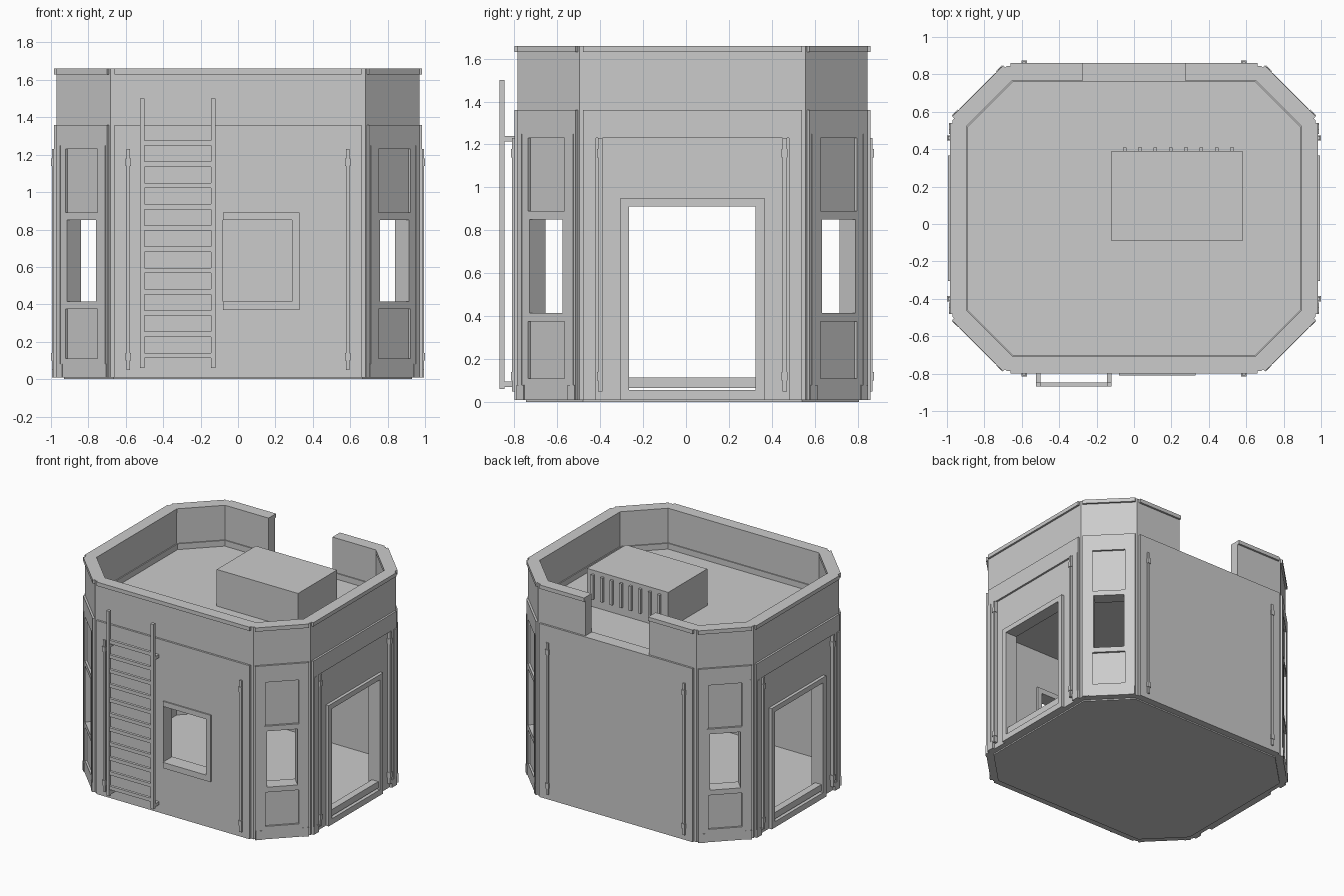
import bpy
import bmesh
from math import sqrt
from mathutils import Vector

if "Cube" in bpy.data.objects:
    bpy.data.objects.remove(bpy.data.objects["Cube"], do_unlink=True)

grey = bpy.data.materials.new("plain grey")
grey.use_nodes = True
grey.diffuse_color = (0.6, 0.6, 0.6, 1)
grey.node_tree.nodes["Principled BSDF"].inputs["Base Color"].default_value = (0.6, 0.6, 0.6, 1)

CY = 0.03                 # centre of the building in y
HX, HY, CUT = 0.895, 0.74, 0.245   # inner octagon: half sizes and corner cut
WALL, FACE = 0.075, 0.09  # offsets of the core wall and its facing
UP = Vector((0, 0, 1))
R = sqrt(0.5)
FRONT, BACK, EAST, WEST = (0, -1), (0, 1), (1, 0), (-1, 0)
CARDINALS = (FRONT, BACK, EAST, WEST)
DIAGONALS = [(sx * R, sy * R) for sx in (-1, 1) for sy in (-1, 1)]


def finish(name, bm):
    bmesh.ops.recalc_face_normals(bm, faces=bm.faces)
    mesh = bpy.data.meshes.new(name)
    bm.to_mesh(mesh)
    bm.free()
    mesh.materials.append(grey)
    obj = bpy.data.objects.new(name, mesh)
    bpy.context.collection.objects.link(obj)
    return obj


def octagon(d, z):
    a, b, c = HX + d, HY + d, CUT + 0.586 * d
    quarter = [(a, b - c), (a - c, b)]
    pts = quarter + [(-x, y) for x, y in reversed(quarter)]
    pts += [(-x, -y) for x, y in pts]
    return [Vector((x, y + CY, z)) for x, y in pts]


def slab(name, d, z0, z1):
    bm = bmesh.new()
    low, high = ([bm.verts.new(p) for p in octagon(d, z)] for z in (z0, z1))
    bm.faces.new(low)
    bm.faces.new(high)
    for i in range(8):
        j = (i + 1) % 8
        bm.faces.new((low[i], low[j], high[j], high[i]))
    return finish(name, bm)


def ring(name, d_in, d_out, z0, z1):
    bm = bmesh.new()
    loops = [[bm.verts.new(p) for p in octagon(d, z)]
             for d, z in ((d_in, z0), (d_out, z0), (d_out, z1), (d_in, z1))]
    for k in range(4):
        a, b = loops[k], loops[(k + 1) % 4]
        for i in range(8):
            j = (i + 1) % 8
            bm.faces.new((a[i], a[j], b[j], b[i]))
    return finish(name, bm)


def block(bm, side, u, d, z):
    """Box on one wall: u along the wall, d outwards, z up (each a range)."""
    n = Vector((side[0], side[1], 0))
    t = UP.cross(n)
    if side in DIAGONALS:
        mid = (HX - CUT / 2, HY - CUT / 2)
        base = Vector((mid[0] * (1 if n.x > 0 else -1), mid[1] * (1 if n.y > 0 else -1), 0))
    else:
        base = n * (HX if n.x else HY)
    base.y += CY
    verts = [bm.verts.new(base + t * a + n * b + UP * c) for a in u for b in d for c in z]
    for f in ((0, 1, 3, 2), (4, 5, 7, 6), (0, 1, 5, 4), (2, 3, 7, 6), (0, 2, 6, 4), (1, 3, 7, 5)):
        bm.faces.new([verts[i] for i in f])


def holed(bm, side, u, d, z, hu, hz):
    """Plate with a rectangular opening."""
    block(bm, side, u, d, (z[0], hz[0]))
    block(bm, side, u, d, (hz[1], z[1]))
    block(bm, side, (u[0], hu[0]), d, hz)
    block(bm, side, (hu[1], u[1]), d, hz)


def both(bm, side, u, d, z):
    block(bm, side, u, d, z)
    block(bm, side, (-u[1], -u[0]), d, z)


def cut(obj, cutter):
    mod = obj.modifiers.new("opening", "BOOLEAN")
    mod.operation, mod.solver, mod.object = "DIFFERENCE", "EXACT", cutter
    bpy.context.view_layer.objects.active = obj
    bpy.ops.object.modifier_apply(modifier=mod.name)


# Floor, roof and hollow walls
slab("base_plate", 0.035, 0, 0.012)
slab("floor", 0.04, 0.01, 0.055)
slab("roof", 0.04, 1.2, 1.345)
walls = ring("walls", 0, WALL, 0.01, 1.64)
curb = ring("roof_curb", -0.008, 0.03, 1.335, 1.39)
cap = ring("parapet_cap", -0.002, WALL, 1.63, 1.66)

# Openings: doors, windows and the roof access gap
DOOR_U, DOOR_Z = (-0.295, 0.295), (0.055, 0.91)
WIN_U, WIN_Z = (-0.11, 0.11), (0.415, 0.85)
SHOP_U = (-0.08, 0.29)
THROUGH = (-0.2, 0.2)
bm = bmesh.new()
for s in DIAGONALS:
    block(bm, s, WIN_U, (-0.1, 0.2), WIN_Z)
for s in (EAST, WEST):
    block(bm, s, DOOR_U, THROUGH, DOOR_Z)
block(bm, FRONT, SHOP_U, THROUGH, WIN_Z)
block(bm, BACK, (-0.275, 0.275), THROUGH, (1.36, 1.8))
cutter = finish("cutter", bm)
cutter.hide_render = True
for part in (walls, curb, cap):
    cut(part, cutter)
bpy.data.objects.remove(cutter, do_unlink=True)

# Deeper reveals around the openings, back past the inner wall line
bm = bmesh.new()
for s in DIAGONALS:
    holed(bm, s, (-0.14, 0.14), (-0.015, 0.011), (0.37, 0.89), WIN_U, WIN_Z)
holed(bm, FRONT, (-0.12, 0.33), (-0.015, 0.011), (0.37, 0.89), SHOP_U, WIN_Z)
finish("inner_window_frames", bm)

# Front and back facing
bm = bmesh.new()
full = (0.01, 1.36)
holed(bm, FRONT, (-0.66, 0.66), (WALL, FACE), full, SHOP_U, WIN_Z)
block(bm, BACK, (-0.66, 0.66), (WALL, FACE), full)
finish("front_and_back_facing", bm)

# Side facing: band, pilasters, plinths
bm = bmesh.new()
for s in (EAST, WEST):
    block(bm, s, (-0.51, 0.51), (WALL, FACE), (1.23, 1.36))
    both(bm, s, (0.45, 0.51), (WALL, FACE), (0.01, 1.23))
    both(bm, s, (0.475, 0.505), (WALL, 0.095), (0.05, 1.23))
    both(bm, s, (0.45, 0.51), (WALL, 0.095), (0.01, 0.07))
finish("side_facing", bm)

# Door frames, steps and threshold bars
bm = bmesh.new()
for s in (EAST, WEST):
    both(bm, s, (0.295, 0.335), (0, 0.099), (0.01, 0.95))
    block(bm, s, DOOR_U, (0, 0.099), (0.91, 0.95))
    block(bm, s, DOOR_U, (0.03, 0.099), (0.01, 0.055))
    block(bm, s, DOOR_U, (0.03, 0.085), (0.065, 0.115))
finish("door_frames", bm)

# Corner facing: stiles, plinth, band and window frame around recessed panels
bm = bmesh.new()
for s in DIAGONALS:
    block(bm, s, (-0.193, 0.193), (WALL, FACE), (1.23, 1.36))
    block(bm, s, (-0.12, 0.12), (WALL, FACE), (0.01, 0.11))
    both(bm, s, (0.12, 0.193), (WALL, FACE), (0.01, 1.23))
    both(bm, s, (0.16, 0.18), (WALL, 0.093), (0.08, 1.25))
    both(bm, s, (0.145, 0.19), (WALL, 0.095), (0.01, 0.08))
    holed(bm, s, (-0.137, 0.137), (WALL, 0.0915), (0.375, 0.89), WIN_U, WIN_Z)
finish("corner_facing", bm)

# Front window trim
bm = bmesh.new()
for u, z in (((-0.08, 0.33), (0.85, 0.89)), ((-0.08, 0.33), (0.37, 0.415)), ((0.29, 0.33), WIN_Z)):
    block(bm, FRONT, u, (0.05, 0.1), z)
finish("front_window_trim", bm)

# Parapet cap overhang
bm = bmesh.new()
top = (1.63, 1.66)
for s in DIAGONALS:
    block(bm, s, (-0.193, 0.193), (0.07, FACE), top)
for s in (EAST, WEST):
    block(bm, s, (-0.51, 0.51), (0.07, FACE), top)
block(bm, FRONT, (-0.66, 0.66), (0.07, FACE), top)
both(bm, BACK, (0.275, 0.66), (0.07, FACE), top)
finish("cap_overhang", bm)

# Drain pipes with clamps
bm = bmesh.new()
for s in CARDINALS:
    u = 0.43 if s in (EAST, WEST) else 0.587
    both(bm, s, (u - 0.01, u + 0.01), (WALL, 0.1), (0.05, 1.23))
    for z in (0.1, 1.14):
        both(bm, s, (u - 0.014, u + 0.014), (WALL, 0.105), (z, z + 0.04))
finish("drain_pipes", bm)

# Ladder
bm = bmesh.new()
for u in (-0.525, -0.145):
    block(bm, FRONT, (u, u + 0.025), (0.135, 0.16), (0.06, 1.5))
    for z in (0.07, 1.215):
        block(bm, FRONT, (u, u + 0.025), (0.08, 0.14), (z, z + 0.025))
for i in range(11):
    z = 0.127 + i * 0.1135
    block(bm, FRONT, (-0.5, -0.145), (0.137, 0.158), (z - 0.014, z + 0.014))
finish("ladder", bm)

# Rooftop unit with vent fins
bm = bmesh.new()
block(bm, BACK, (-0.58, 0.12), (-0.86, -0.38), (1.34, 1.63))
for i in range(8):
    u = 0.06 - i * 0.082
    block(bm, BACK, (u - 0.02, u), (-0.385, -0.36), (1.41, 1.6))
finish("rooftop_unit", bm)
